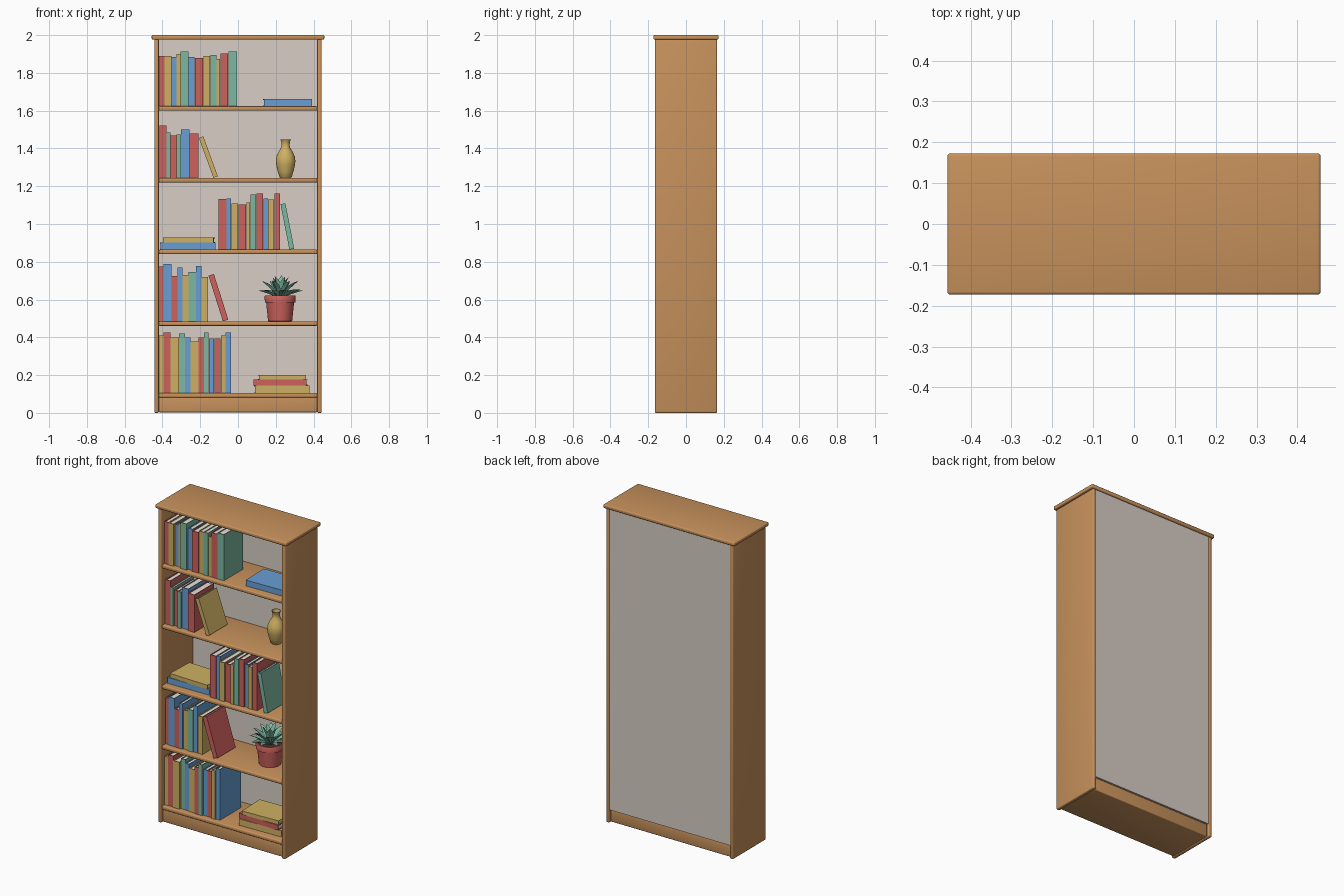
import bpy, bmesh, math, random
from mathutils import Matrix, Vector

if "Cube" in bpy.data.objects:
    bpy.data.objects.remove(bpy.data.objects["Cube"])

random.seed(4)


def material(name, *srgb):
    m = bpy.data.materials.new(name)
    lin = [c / 12.92 if c < 0.04 else ((c + 0.055) / 1.055) ** 2.4 for c in srgb]
    m.diffuse_color = (*lin, 1)
    m.use_nodes = True
    m.node_tree.nodes["Principled BSDF"].inputs["Base Color"].default_value = m.diffuse_color
    return m


MATS = {
    'wood': material('warm wood', 0.78, 0.57, 0.36),
    'back': material('pale backing', 0.85, 0.81, 0.77),
    'r': material('brick red', 0.80, 0.38, 0.36),
    'y': material('mustard yellow', 0.81, 0.69, 0.39),
    'g': material('sage green', 0.49, 0.72, 0.63),
    'b': material('soft blue', 0.41, 0.62, 0.83),
    'page': material('paper', 0.92, 0.90, 0.85),
    'soil': material('soil', 0.30, 0.21, 0.16),
}


def finish(bm, name, mats, smooth=False):
    bmesh.ops.recalc_face_normals(bm, faces=bm.faces)
    me = bpy.data.meshes.new(name)
    bm.to_mesh(me)
    bm.free()
    for m in mats:
        me.materials.append(MATS[m])
    ob = bpy.data.objects.new(name, me)
    bpy.context.collection.objects.link(ob)
    if smooth:
        bpy.ops.object.select_all(action='DESELECT')
        ob.select_set(True)
        bpy.context.view_layer.objects.active = ob
        bpy.ops.object.shade_smooth_by_angle(angle=math.radians(40))
    return ob


def add_box(bm, lo, hi, mat=0):
    lo, hi = Vector(lo), Vector(hi)
    mtx = Matrix.Translation((lo + hi) / 2) @ Matrix.Diagonal((*(hi - lo), 1))
    geo = bmesh.ops.create_cube(bm, size=1, matrix=mtx)
    for f in {f for v in geo['verts'] for f in v.link_faces}:
        f.material_index = mat


def board(name, lo, hi, mat='wood', bevel=0.007):
    bm = bmesh.new()
    add_box(bm, lo, hi)
    if bevel:
        bmesh.ops.bevel(bm, geom=bm.edges[:], offset=bevel, segments=3,
                        profile=0.5, affect='EDGES')
    return finish(bm, name, [mat], bevel > 0)


def book(name, colour, thick, height, depth, place):
    """Cover of spine and two boards around a recessed page block; spine faces -y."""
    c, g = min(0.004, thick * 0.15), 0.005
    bm = bmesh.new()
    add_box(bm, (0, 0, 0), (thick, c, height))
    add_box(bm, (0, c, 0), (c, depth, height))
    add_box(bm, (thick - c, c, 0), (thick, depth, height))
    add_box(bm, (c, c, g), (thick - c, depth - g, height - g), 1)
    bm.transform(place)
    return finish(bm, name, [colour, 'page'])


def lathe(name, profile, centre, mats, soil_from=None):
    bm = bmesh.new()
    n, rings = 40, []
    for r, z in profile:
        rings.append([bm.verts.new((centre[0] + r * math.cos(2 * math.pi * k / n),
                                    centre[1] + r * math.sin(2 * math.pi * k / n),
                                    centre[2] + z)) for k in range(n)])
    for a, b in zip(rings, rings[1:]):
        for k in range(n):
            bm.faces.new((a[k], a[(k + 1) % n], b[(k + 1) % n], b[k]))
    bm.faces.new(rings[0])
    bm.faces.new(rings[-1]).material_index = len(mats) - 1
    return finish(bm, name, mats, True)


# Carcass
for s, side in ((-1, 'left'), (1, 'right')):
    x0, x1 = sorted((s * 0.419, s * 0.443))
    board(side + '_side', (x0, -0.165, 0), (x1, 0.165, 1.979))
board('top_board', (-0.457, -0.173, 1.976), (0.457, 0.173, 2.0))
board('plinth', (-0.42, -0.15, 0.003), (0.42, 0.15, 0.084), bevel=0.005)
board('back_panel', (-0.42, 0.152, 0.082), (0.42, 0.162, 1.978), 'back', 0)
SHELF = [0.105 + 0.3797 * i for i in range(5)]
for i, z in enumerate(SHELF):
    board(f'shelf_{i + 1}', (-0.421, -0.158, z - 0.024), (0.421, 0.153, z))

# Upright rows: shelf, start x, colours, thicknesses and heights in hundredths
ROWS = [
    (0, -0.42, 'yrygbyrgbryb', (2.6, 3.7, 4.5, 3.2, 2.9, 4.2, 2.9, 2.6, 2.9, 3.4, 2.6, 2.9),
     (30.5, 32, 29.5, 31.5, 29.5, 27.3, 29.5, 32, 29, 29, 30.5, 32)),
    (1, -0.42, 'rbrbygby', (2.6, 4.2, 3.2, 2.6, 3.2, 4, 2.9, 3.4),
     (29, 30.3, 24, 28.4, 24.6, 26.2, 29.4, 23.6)),
    (2, -0.103, 'rbyrygrbyr', (4.2, 2.6, 3.7, 4.2, 2.1, 3.2, 3.7, 2.6, 3.2, 3.2),
     (26.8, 27, 24.5, 23.8, 25, 29.2, 29.7, 27, 26.5, 29.7)),
    (3, -0.415, 'rgrgbr', (3.7, 2.1, 3.2, 2.4, 4.5, 4.8),
     (27.8, 24, 22.5, 23, 25.7, 23.6)),
    (4, -0.42, 'rybygbrygyrg', (3.2, 3.7, 2.6, 2.1, 4.2, 3.4, 4.5, 3.7, 3.2, 2.1, 4.2, 4.7),
     (26.5, 26.5, 26, 27.5, 29, 26, 25.5, 26.5, 27, 25, 28, 29)),
]
for shelf, x, colours, widths, heights in ROWS:
    for i, (c, w, h) in enumerate(zip(colours, widths, heights)):
        w, h = w / 100, h / 100
        front = -0.13 + random.uniform(-0.008, 0.008)
        book(f'book_{shelf + 1}_{i + 1}', c, w - 0.001, h, 0.2 + random.uniform(-0.012, 0.012),
             Matrix.Translation((x, front, SHELF[shelf])))
        x += w

# Leaning books: shelf, colour, foot x, thickness, height, lean in degrees
for shelf, c, x, w, h, lean in ((1, 'r', -0.08, 0.03, 0.253, 17.5),
                                (2, 'g', 0.272, 0.026, 0.245, 11),
                                (3, 'y', -0.13, 0.025, 0.225, 20)):
    book(f'leaning_book_{shelf + 1}', c, w, h, 0.18,
         Matrix.Translation((x, -0.13, SHELF[shelf])) @ Matrix.Rotation(-math.radians(lean), 4, 'Y'))

# Flat stacks: shelf, then colour, centre x, length, thickness, turn in degrees
for shelf, stack in ((0, (('y', 0.232, 0.29, 0.04, 1.5), ('r', 0.226, 0.28, 0.032, -2),
                          ('y', 0.233, 0.25, 0.024, 2))),
                     (2, (('b', -0.266, 0.292, 0.037, 1), ('y', -0.26, 0.268, 0.026, -2))),
                     (4, (('b', 0.262, 0.255, 0.037, 1.5),))):
    z = SHELF[shelf]
    for i, (c, x, length, t, turn) in enumerate(stack):
        place = (Matrix.Translation((x, -0.02, z)) @ Matrix.Rotation(math.radians(turn), 4, 'Z')
                 @ Matrix.Translation((-length / 2, -0.095, t)) @ Matrix.Rotation(math.pi / 2, 4, 'Y'))
        book(f'flat_book_{shelf + 1}_{i + 1}', c, t, length, 0.185, place)
        z += t

# Vase
lathe('vase', [(0.028, 0), (0.032, 0.004), (0.042, 0.035), (0.050, 0.07), (0.052, 0.09),
               (0.048, 0.115), (0.036, 0.14), (0.024, 0.16), (0.021, 0.175), (0.023, 0.192),
               (0.028, 0.202), (0.024, 0.202), (0.017, 0.178), (0.017, 0.165)],
      (0.252, 0.02, SHELF[3]), ['y'])

# Pot with soil
POT = Vector((0.223, 0.0, SHELF[1]))
lathe('plant_pot', [(0.060, 0), (0.064, 0.003), (0.074, 0.1), (0.081, 0.101), (0.082, 0.134),
                    (0.080, 0.137), (0.071, 0.137), (0.068, 0.118)], POT, ['r', 'soil'])

# Rosette of pointed leaves, each a tapered diamond section bent along an arc
bm = bmesh.new()
for count, rise, length, phase in ((9, 14, 0.13, 0.1), (8, 38, 0.135, 0.45), (5, 66, 0.125, 0.2)):
    for k in range(count):
        turn = Matrix.Rotation(phase + 2 * math.pi * k / count + random.uniform(-0.1, 0.1), 4, 'Z')
        size = length * random.uniform(0.92, 1.05)
        angle, p, rings = math.radians(rise + 22), Vector((0.008, 0, 0.122)), []
        for w in (0.008, 0.013, 0.0175, 0.018, 0.013, 0.001):
            up = Vector((-math.sin(angle), 0, math.cos(angle)))
            side = Vector((0, w, 0))
            pts = (p + side + up * w * 0.25, p + up * w * 0.05,
                   p - side + up * w * 0.25, p - up * w * 0.4)
            rings.append([bm.verts.new(turn @ q + POT) for q in pts])
            p = p + Vector((math.cos(angle), 0, math.sin(angle))) * size / 5
            angle -= math.radians(8)
        for a, b in zip(rings, rings[1:]):
            for j in range(4):
                bm.faces.new((a[j], a[(j + 1) % 4], b[(j + 1) % 4], b[j]))
        bm.faces.new(rings[0])
        bm.faces.new(rings[-1])
finish(bm, 'plant_leaves', ['g'], True)
